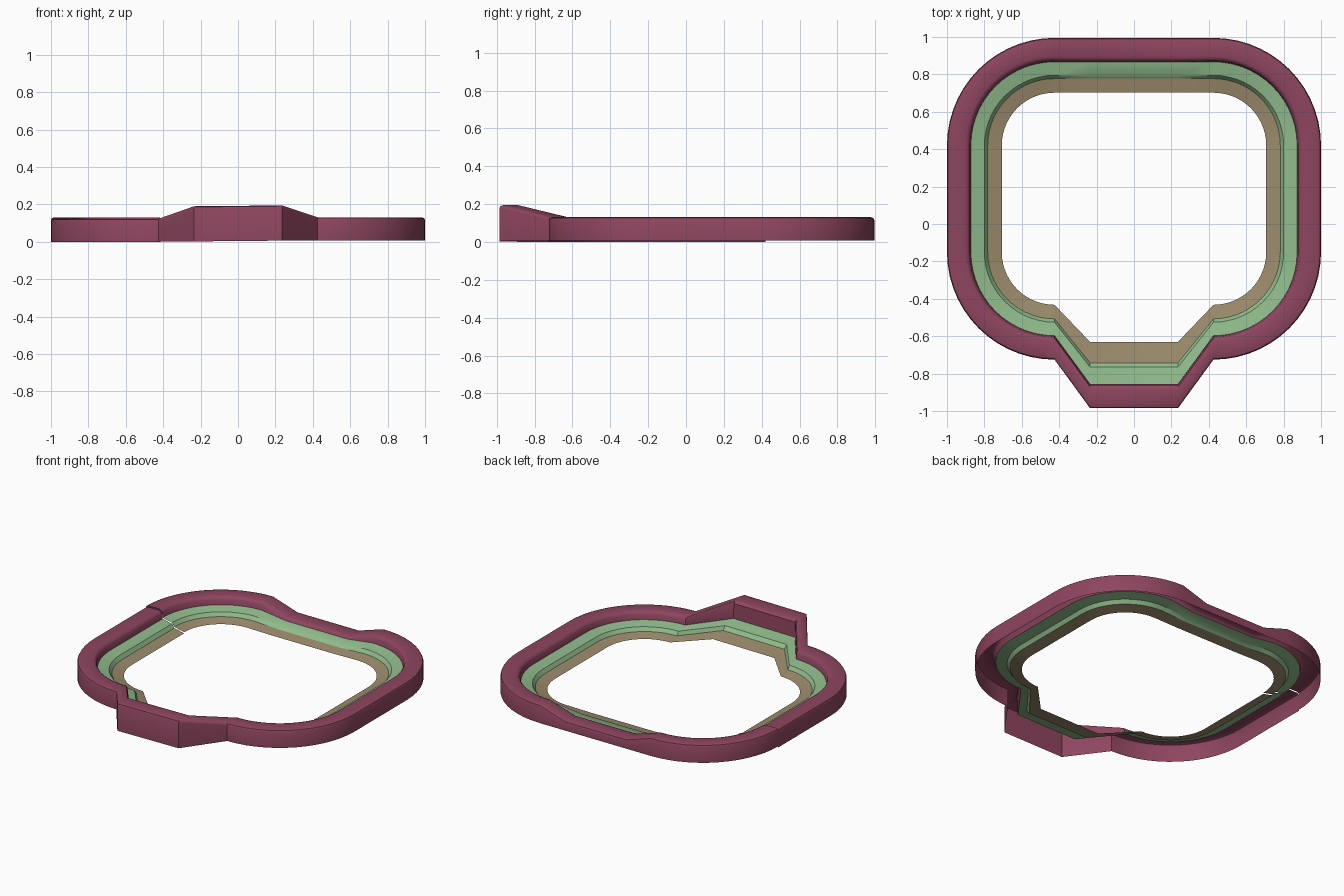
import bpy, bmesh
from math import cos, sin, pi

if "Cube" in bpy.data.objects:
    bpy.data.objects.remove(bpy.data.objects["Cube"])

CX, Y_BACK, Y_FRONT = 0.425, 0.42, -0.15   # corner arc centres
BX = 0.235                                 # half width of front bump / back dip
SEG = 14
LIFT = 0.008                               # slight rise from left to right end


def station_loop(r, yb):
    """One rail of the frame: (x, y, height kind, lift), counterclockwise from the seam."""
    def arc(cx, cy, a0, lift):
        return [(cx + r * cos(a0 + pi / 2 * i / SEG),
                 cy + r * sin(a0 + pi / 2 * i / SEG), 0, lift) for i in range(SEG + 1)]
    pts = [(-CX - r, Y_BACK, 0, 0)]
    pts += arc(-CX, Y_FRONT, pi, 0)
    pts += [(-BX, yb, 1, LIFT * 0.23), (BX, yb, 1, LIFT * 0.77)]
    pts += arc(CX, Y_FRONT, 1.5 * pi, LIFT)
    pts += arc(CX, Y_BACK, 0, LIFT)
    pts += [(BX, Y_BACK + r, 2, LIFT), (-BX, Y_BACK + r, 2, LIFT)]
    pts += arc(-CX, Y_BACK, pi / 2, LIFT)
    return pts


def sweep(name, profile, color):
    """profile rows: corner radius, bump y, then z on main run, bump and back dip."""
    bm = bmesh.new()
    rails = []
    for r, yb, *zs in profile:
        rails.append([bm.verts.new((x, y, zs[k] + lift))
                      for x, y, k, lift in station_loop(r, yb)])
    for a, b in zip(rails, rails[1:]):
        for i in range(len(a) - 1):
            bm.faces.new((a[i], a[i + 1], b[i + 1], b[i]))
    me = bpy.data.meshes.new(name)
    bm.to_mesh(me)
    bm.free()
    ob = bpy.data.objects.new(name, me)
    bpy.context.collection.objects.link(ob)
    mat = bpy.data.materials.new(name + "_color")
    mat.diffuse_color = (*color, 1)
    mat.use_nodes = True
    mat.node_tree.nodes["Principled BSDF"].inputs["Base Color"].default_value = mat.diffuse_color
    me.materials.append(mat)
    bpy.ops.object.select_all(action='DESELECT')
    ob.select_set(True)
    bpy.context.view_layer.objects.active = ob
    bpy.ops.object.shade_smooth_by_angle(angle=0.6)


# outer shell: wall, rounded shoulder, flat top, inner drop
sweep("outer_rim", [
    (0.575, -0.985, 0.0, 0.0, 0.0),
    (0.575, -0.985, 0.108, 0.175, 0.048),
    (0.570, -0.980, 0.118, 0.184, 0.058),
    (0.558, -0.968, 0.123, 0.188, 0.063),
    (0.475, -0.885, 0.123, 0.188, 0.063),
    (0.462, -0.872, 0.118, 0.184, 0.059),
    (0.453, -0.860, 0.105, 0.172, 0.053),
    (0.447, -0.855, 0.07, 0.07, 0.046)], (0.27, 0.06, 0.115))

# middle shelf
sweep("middle_ledge", [
    (0.447, -0.855, 0.07, 0.07, 0.046),
    (0.375, -0.765, 0.055, 0.055, 0.036),
    (0.357, -0.742, 0.03, 0.03, 0.022)], (0.28, 0.5, 0.26))

# innermost lip
sweep("inner_lip", [
    (0.357, -0.742, 0.03, 0.03, 0.022),
    (0.282, -0.63, 0.013, 0.013, 0.01)], (0.33, 0.26, 0.15))
